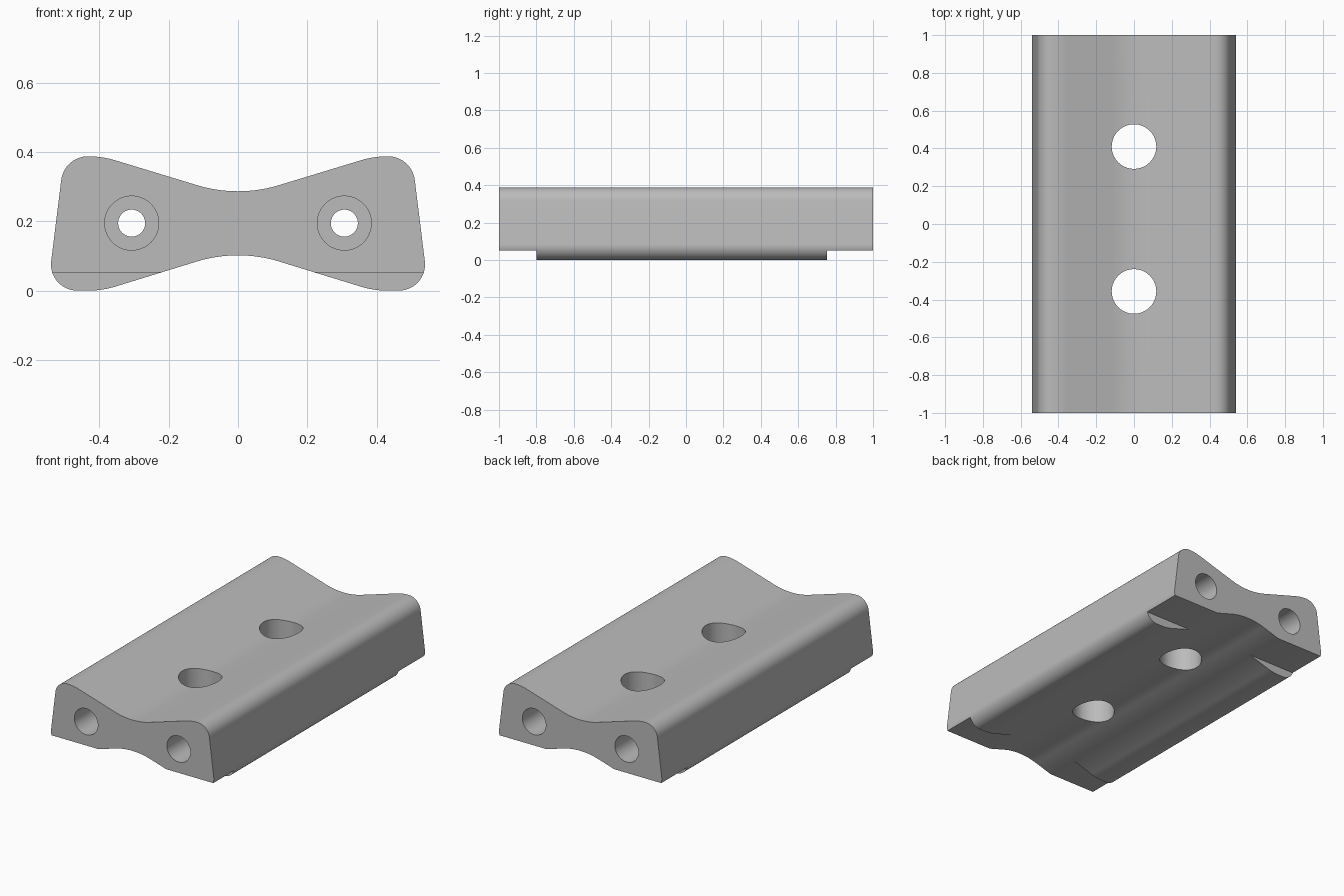
import bpy
import bmesh
from math import sin, cos, radians, pi

cube = bpy.data.objects.get("Cube")
if cube:
    bpy.data.objects.remove(cube, do_unlink=True)

grey = bpy.data.materials.new("plain grey")
grey.use_nodes = True
colour = (0.5, 0.5, 0.5, 1)
grey.diffuse_color = colour
grey.node_tree.nodes["Principled BSDF"].inputs["Base Color"].default_value = colour


def arc(cx, cz, r, start, end, n):
    angles = [radians(start + (end - start) * i / n) for i in range(n + 1)]
    return [(cx + r * cos(a), cz + r * sin(a)) for a in angles]


def make_object(name, bm):
    bmesh.ops.recalc_face_normals(bm, faces=bm.faces)
    mesh = bpy.data.meshes.new(name)
    bm.to_mesh(mesh)
    bm.free()
    obj = bpy.data.objects.new(name, mesh)
    bpy.context.collection.objects.link(obj)
    mesh.materials.append(grey)
    return obj


def extrude_y(name, outline, y0, y1):
    bm = bmesh.new()
    face = bm.faces.new([bm.verts.new((x, y0, z)) for x, z in outline])
    out = bmesh.ops.extrude_face_region(bm, geom=[face])
    verts = [v for v in out["geom"] if isinstance(v, bmesh.types.BMVert)]
    bmesh.ops.translate(bm, verts=verts, vec=(0, y1 - y0, 0))
    return make_object(name, bm)


def circle(cx, cz, r):
    return arc(cx, cz, r, 0, 360, 64)[:-1]


# Waisted section: right half from bottom centre round to top centre
slope = 17.2
half = arc(0, 0.102 - 0.406, 0.406, 90, 90 - slope, 10)
half += arc(0.433, 0.27, 0.27, 270 - slope, 270, 8)
half += arc(0.464, 0.076, 0.076, -90, 6.2, 16)
half += arc(0.433, 0.31, 0.078, 6.2, 90, 14)
half += arc(0.433, 0.388 - 0.27, 0.27, 90, 90 + slope, 8)[1:]
half += arc(0, 0.287 + 0.406, 0.406, 270 + slope, 270, 10)
outline = half + [(-x, z) for x, z in reversed(half[1:-1])]
block = extrude_y("waisted_block", outline, -1, 1)

# Flat end notches under the block
cutters = []
for name, y0, y1 in (("front_notch", -1.1, -0.8), ("back_notch", 0.755, 1.1)):
    step = [(-0.7, -0.1), (0.7, -0.1), (0.7, 0.052), (-0.7, 0.052)]
    cutters.append(extrude_y(name, step, y0, y1))

# Lengthwise bolt holes, widened at both ends
for side, x in (("left", 0.307), ("right", -0.307)):
    cutters.append(extrude_y(side + "_bolt_hole", circle(x, 0.195, 0.039), -1.1, 1.1))
    for end, s in (("front", -1), ("back", 1)):
        cutters.append(extrude_y(f"{side}_{end}_counterbore",
                                 circle(x, 0.195, 0.078), s * 0.75, s * 1.1))

# Vertical holes through the waist
for name, y in (("front_vertical_hole", -0.357), ("back_vertical_hole", 0.41)):
    hole = extrude_y(name, circle(0, 0, 0.118), -0.5, 0.5)
    hole.rotation_euler.x = pi / 2
    hole.location = (0, y, 0.2)
    cutters.append(hole)

for cutter in cutters:
    mod = block.modifiers.new(cutter.name, 'BOOLEAN')
    mod.operation = 'DIFFERENCE'
    mod.solver = 'EXACT'
    mod.object = cutter

# Apply the cuts, then shade the curved walls smooth
bpy.context.view_layer.update()
bpy.ops.object.select_all(action='DESELECT')
bpy.context.view_layer.objects.active = block
block.select_set(True)
for mod in list(block.modifiers):
    bpy.ops.object.modifier_apply(modifier=mod.name)
for cutter in cutters:
    bpy.data.objects.remove(cutter, do_unlink=True)
bpy.ops.object.shade_smooth_by_angle(angle=radians(30))
